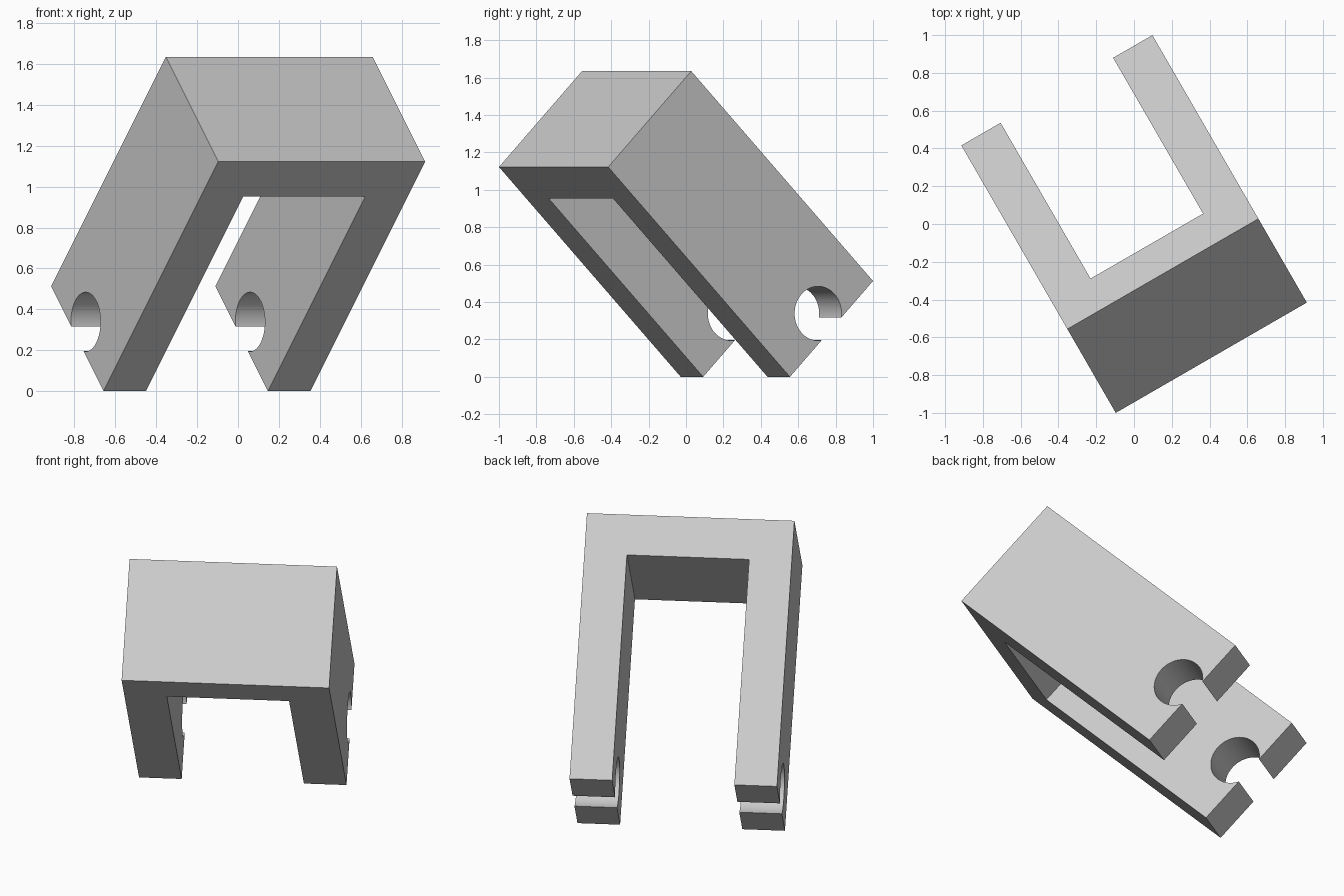
import bpy, bmesh
from math import radians, pi
from mathutils import Matrix

if "Cube" in bpy.data.objects:
    bpy.data.objects.remove(bpy.data.objects["Cube"], do_unlink=True)

WIDTH, LENGTH, DEPTH, WALL = 1.168, 1.587, 0.725, 0.24
HOLE_RADIUS, HOLE_SETBACK = 0.145, 0.117   # setback < radius leaves an open mouth

# Flat grey material
grey = bpy.data.materials.new("plain_grey")
grey.use_nodes = True
colour = (0.6, 0.6, 0.6, 1)
grey.diffuse_color = colour
grey.node_tree.nodes["Principled BSDF"].inputs["Base Color"].default_value = colour


def make_object(name, bm):
    bmesh.ops.recalc_face_normals(bm, faces=bm.faces[:])
    mesh = bpy.data.meshes.new(name)
    bm.to_mesh(mesh)
    bm.free()
    mesh.materials.append(grey)
    obj = bpy.data.objects.new(name, mesh)
    bpy.context.collection.objects.link(obj)
    return obj


# U-shaped bracket: outline of bridge and two legs, extruded through its depth
inner = WIDTH - WALL
outline = [(0, 0), (WIDTH, 0), (WIDTH, -LENGTH), (inner, -LENGTH),
           (inner, -WALL), (WALL, -WALL), (WALL, -LENGTH), (0, -LENGTH)]
bm = bmesh.new()
face = bm.faces.new([bm.verts.new((x, 0, z)) for x, z in outline])
extruded = bmesh.ops.extrude_face_region(bm, geom=[face])
moved = [v for v in extruded["geom"] if isinstance(v, bmesh.types.BMVert)]
bmesh.ops.translate(bm, verts=moved, vec=(0, -DEPTH, 0))
bracket = make_object("bracket", bm)

# Round pivot hole through both leg ends
bm = bmesh.new()
place = Matrix.Translation((WIDTH / 2, -DEPTH / 2, HOLE_SETBACK - LENGTH))
bmesh.ops.create_cone(bm, cap_ends=True, segments=64, radius1=HOLE_RADIUS,
                      radius2=HOLE_RADIUS, depth=WIDTH * 1.5,
                      matrix=place @ Matrix.Rotation(pi / 2, 4, "Y"))
cutter = make_object("hole_cutter", bm)
cutter.hide_render = True

cut = bracket.modifiers.new("pivot_holes", "BOOLEAN")
cut.operation = "DIFFERENCE"
cut.solver = "EXACT"
cut.object = cutter
bpy.context.view_layer.objects.active = bracket
for obj in bpy.context.selected_objects:
    obj.select_set(False)
bracket.select_set(True)
bpy.ops.object.modifier_apply(modifier=cut.name)
bpy.data.objects.remove(cutter, do_unlink=True)
bpy.ops.object.shade_smooth_by_angle(angle=radians(30))

# Tilt the bracket back and turn it, resting on its leg corners
bracket.rotation_euler = (radians(45), 0, radians(30))
bracket.location = (-0.353, -0.556, 1.635)
